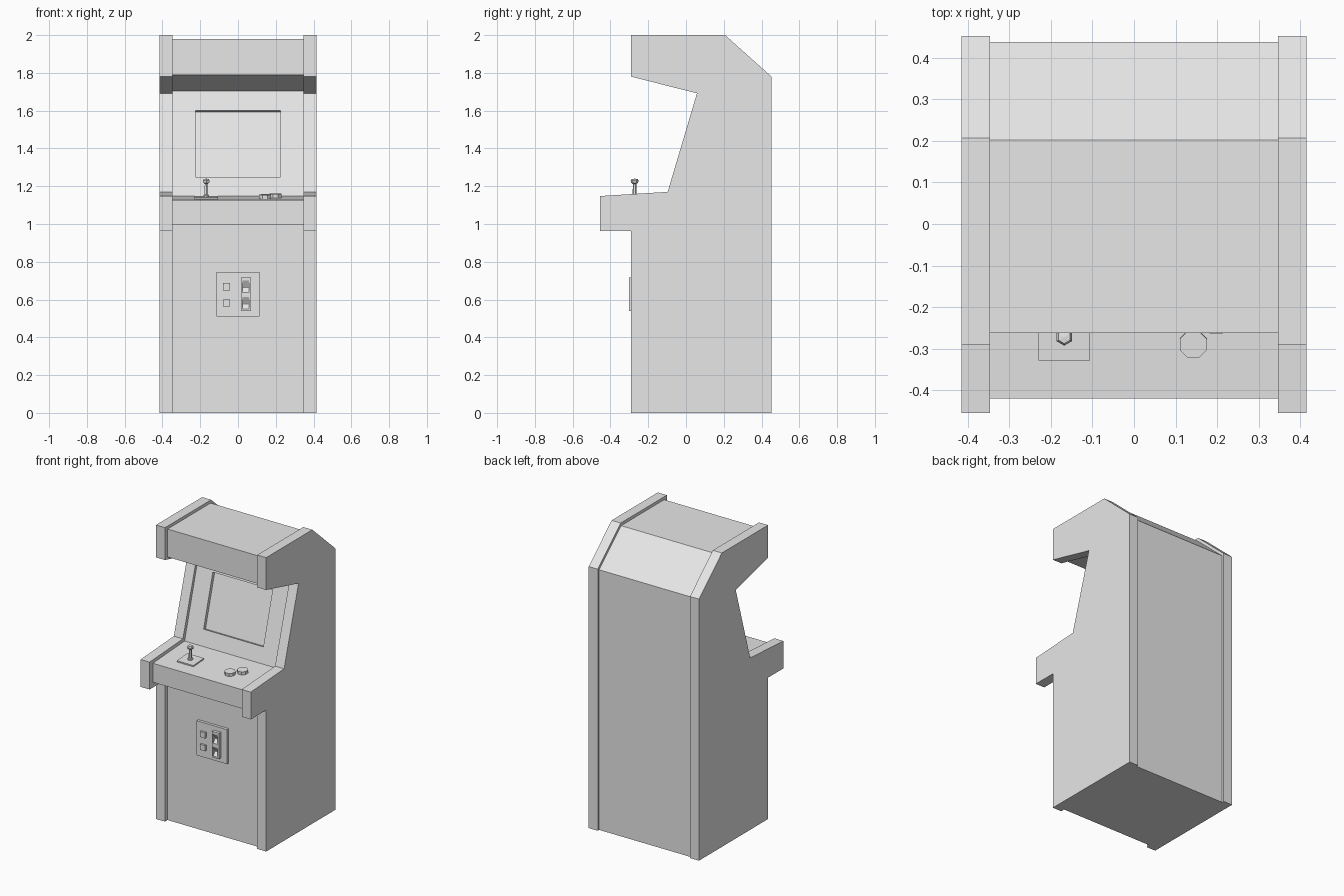
import bpy, bmesh, math
from mathutils import Matrix, Vector

if "Cube" in bpy.data.objects:
    bpy.data.objects.remove(bpy.data.objects["Cube"], do_unlink=True)

GREY = (0.8, 0.8, 0.8, 1.0)
grey = bpy.data.materials.new("plain_grey")
grey.use_nodes = True
grey.diffuse_color = GREY
grey.node_tree.nodes["Principled BSDF"].inputs["Base Color"].default_value = GREY


def finish(name, bm, matrix=None):
    bmesh.ops.recalc_face_normals(bm, faces=bm.faces)
    if matrix:
        bm.transform(matrix)
    mesh = bpy.data.meshes.new(name)
    bm.to_mesh(mesh)
    bm.free()
    mesh.materials.append(grey)
    obj = bpy.data.objects.new(name, mesh)
    bpy.context.collection.objects.link(obj)
    return obj


def prism(name, outline, x0, x1):
    """Extrude a (y, z) outline from x0 to x1."""
    bm = bmesh.new()
    face = bm.faces.new([bm.verts.new((x0, y, z)) for y, z in outline])
    side = bmesh.ops.extrude_face_region(bm, geom=[face])["geom"]
    verts = [v for v in side if isinstance(v, bmesh.types.BMVert)]
    bmesh.ops.translate(bm, verts=verts, vec=(x1 - x0, 0, 0))
    return finish(name, bm)


def box(name, centre, size, tilt=0.0):
    bm = bmesh.new()
    bmesh.ops.create_cube(bm, size=1)
    place = Matrix.Translation(centre) @ Matrix.Rotation(tilt, 4, "X")
    return finish(name, bm, place @ Matrix.Diagonal((*size, 1)))


def lathe(name, profile, sides, centre, turn=0.0, tilt=0.0):
    """Spin a (radius, z) profile around the vertical axis."""
    bm = bmesh.new()
    verts = [bm.verts.new((0, r, z)) for r, z in profile]
    edges = [bm.edges.new(pair) for pair in zip(verts, verts[1:])]
    bmesh.ops.spin(bm, geom=verts + edges, cent=(0, 0, 0), axis=(0, 0, 1),
                   angle=math.tau, steps=sides, use_duplicate=False)
    bmesh.ops.remove_doubles(bm, verts=bm.verts, dist=0.0001)
    place = Matrix.Translation(centre) @ Matrix.Rotation(tilt, 4, "X")
    return finish(name, bm, place @ Matrix.Rotation(turn, 4, "Z"))


def carve(obj, cutter):
    """Subtract the cutter from the part and discard the cutter."""
    mod = obj.modifiers.new("cut", "BOOLEAN")
    mod.operation = "DIFFERENCE"
    mod.solver = "EXACT"
    mod.object = cutter
    bpy.context.view_layer.update()
    result = bpy.data.meshes.new_from_object(
        obj.evaluated_get(bpy.context.evaluated_depsgraph_get()))
    obj.modifiers.clear()
    obj.data = result
    bpy.data.objects.remove(cutter, do_unlink=True)


# Side panels
panel = [(-0.29, 0), (0.453, 0), (0.453, 1.78), (0.207, 2), (-0.29, 2),
         (-0.29, 1.78), (0.058, 1.692), (-0.097, 1.17), (-0.455, 1.148),
         (-0.455, 0.962), (-0.29, 0.962)]
for name, s in (("left_side_panel", 1), ("right_side_panel", -1)):
    prism(name, panel, s * 0.347, s * 0.415)

# Cabinet body, set back from the panel edges
cabinet = [(-0.262, 0), (0.438, 0), (0.438, 1.77), (0.202, 1.98),
           (-0.262, 1.98), (-0.262, 1.79), (0.08, 1.705), (-0.078, 1.148),
           (-0.42, 1.127), (-0.42, 0.998), (-0.262, 0.998)]
body = prism("cabinet_body", cabinet, -0.347, 0.347)

# Recessed screen in the sloping bezel
lean = -math.atan2(0.158, 0.557)
carve(body, box("screen_cutter", (0, 0.0006, 1.425), (0.45, 0.044, 0.364), lean))

# Control deck: joystick and two buttons
slope = math.atan2(0.021, 0.342)


def deck(x, y):
    return Vector((x, y, 1.127 + (y + 0.42) * math.tan(slope)))


stick = deck(-0.168, -0.272)
box("joystick_plate", stick + Vector((0, 0, 0.003)), (0.125, 0.114, 0.012), slope)
lathe("joystick", [(0, 0), (0.017, 0), (0.017, 0.016), (0.011, 0.02),
                   (0.009, 0.076), (0.018, 0.082), (0.021, 0.093),
                   (0.016, 0.102), (0, 0.104)], 6, stick)
for name, x, y in (("front_button", 0.143, -0.289), ("rear_button", 0.198, -0.232)):
    lathe(name, [(0, -0.004), (0.035, -0.004), (0.035, 0.021), (0, 0.021)],
          8, deck(x, y), math.pi / 8, slope)

# Coin door with return buttons and slotted block
box("coin_door", (-0.001, -0.268, 0.628), (0.228, 0.026, 0.235))
block = box("coin_slot_block", (0.042, -0.288, 0.628), (0.053, 0.028, 0.176))
for row, z in (("upper", 0.668), ("lower", 0.581)):
    box(row + "_return_button", (-0.061, -0.284, z), (0.038, 0.022, 0.038))
    notch = [(-0.31, z + 0.034), (-0.302, z + 0.032), (-0.28, z - 0.004),
             (-0.302, z - 0.03), (-0.31, z - 0.032)]
    carve(block, prism("slot_cutter", notch, 0.025, 0.057))
